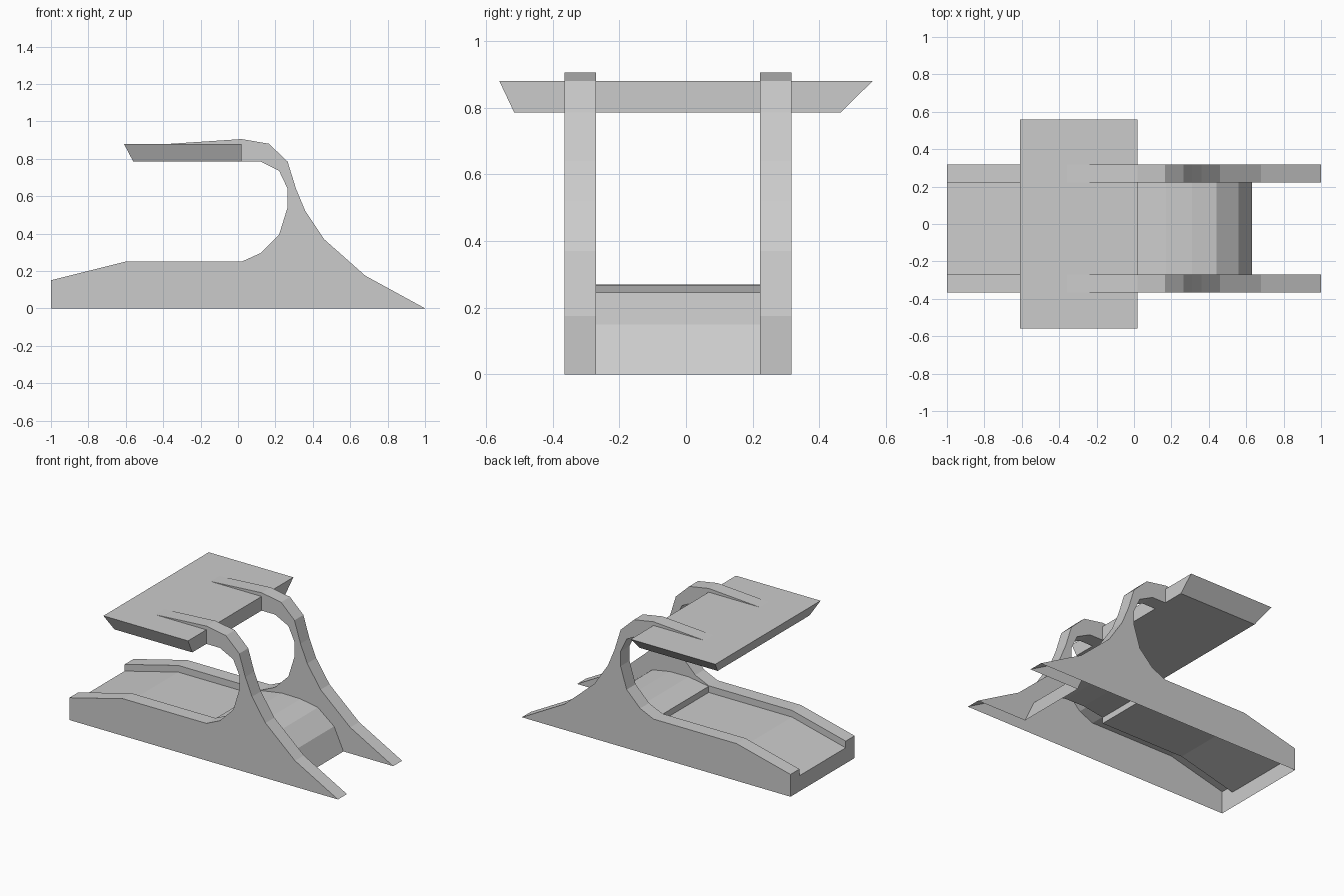
import bpy, bmesh

if "Cube" in bpy.data.objects:
    bpy.data.objects.remove(bpy.data.objects["Cube"])

# Side profile of one frame: front toe, up over the arch, into the shelf, down along the rail
RAIL = [(1, 0), (.68, .175), (.46, .37), (.36, .52), (.31, .64), (.265, .785),
        (.165, .88), (.02, .905), (-.42, .876), (.02, .785), (.12, .785),
        (.22, .735), (.265, .64), (.265, .54), (.22, .395), (.12, .295),
        (.02, .25), (-.6, .25), (-1, .15)]
# Profile of the sunken deck between the frames, ending in the rounded slope
DECK = [(-1, .105), (-.6, .205), (.02, .205), (.02, .246), (.17, .27),
        (.31, .268), (.44, .245), (.56, .15), (.63, 0)]
HEEL = [(-1, 0)]


def face(bm, pts):
    bm.faces.new([bm.verts.new(p) for p in pts])


def strip(bm, profile, y0, y1):
    for (xa, za), (xb, zb) in zip(profile, profile[1:]):
        face(bm, [(xa, y0, za), (xb, y0, zb), (xb, y1, zb), (xa, y1, za)])


def wall(bm, profile, y):
    face(bm, [(x, y, z) for x, z in profile])


def finish(bm, name):
    bmesh.ops.remove_doubles(bm, verts=bm.verts, dist=1e-5)
    bmesh.ops.recalc_face_normals(bm, faces=bm.faces)
    mesh = bpy.data.meshes.new(name)
    bm.to_mesh(mesh)
    bm.free()
    bpy.context.collection.objects.link(bpy.data.objects.new(name, mesh))


# Base: two arched side frames and the deck, one shell open underneath
bm = bmesh.new()
for outer, inner in ((-.365, -.27), (.317, .222)):
    strip(bm, RAIL + HEEL, outer, inner)
    wall(bm, RAIL + HEEL, outer)
    wall(bm, RAIL + DECK, inner)
strip(bm, HEEL + DECK, -.27, .222)
finish(bm, "arched_base")

# Shelf: slab with bevelled ends and a bevelled front edge
bm = bmesh.new()
bmesh.ops.create_cube(bm, size=2)
for v in bm.verts:
    top = v.co.z > 0
    x = .02 if v.co.x > 0 else (-.61 if top else -.56)
    y = (.56 if top else .463) if v.co.y > 0 else (-.56 if top else -.515)
    v.co = (x, y, .88 if top else .785)
finish(bm, "top_shelf")
